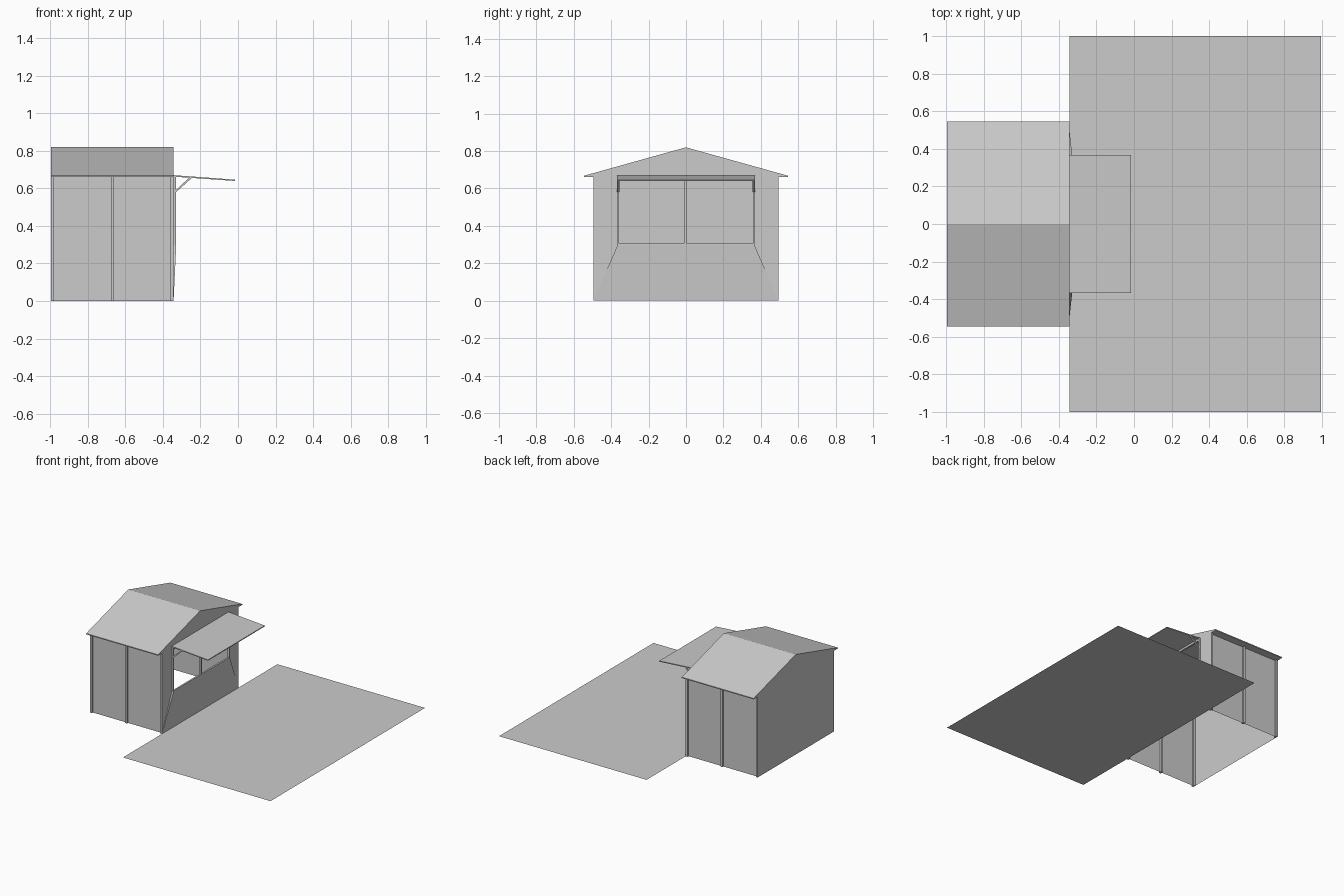
import bpy, bmesh, math

if "Cube" in bpy.data.objects:
    bpy.data.objects.remove(bpy.data.objects["Cube"])

XB, XF = -0.995, -0.343      # back and front of the hut
W, EAVE = 0.495, 0.66        # half width and eave height


def mesh_object(name, verts, faces):
    me = bpy.data.meshes.new(name)
    me.from_pydata(verts, [], faces)
    ob = bpy.data.objects.new(name, me)
    bpy.context.collection.objects.link(ob)
    return ob


def prism(name, profile, axis, a, b):
    """Extrude a closed 2D profile along x or y between a and b."""
    put = (lambda p, t: (t, p[0], p[1])) if axis == 'x' else (lambda p, t: (p[0], t, p[1]))
    n = len(profile)
    verts = [put(p, t) for t in (a, b) for p in profile]
    faces = [tuple(range(n))[::-1], tuple(range(n, 2 * n))]
    faces += [(i, (i + 1) % n, n + (i + 1) % n, n + i) for i in range(n)]
    ob = mesh_object(name, verts, faces)
    bm = bmesh.new()
    bm.from_mesh(ob.data)
    bmesh.ops.recalc_face_normals(bm, faces=bm.faces)
    bm.to_mesh(ob.data)
    bm.free()
    return ob


def box(name, x0, x1, y0, y1, z0, z1):
    return prism(name, [(y0, z0), (y1, z0), (y1, z1), (y0, z1)], 'x', x0, x1)


# Flat forecourt
mesh_object("forecourt", [(XF, -1, 0), (0.995, -1, 0), (0.995, 1, 0), (XF, 1, 0)], [(0, 1, 2, 3)])

# Thin back wall
mesh_object("back_wall", [(XB, -W, 0), (XB, W, 0), (XB, W, EAVE), (XB, -W, EAVE)], [(3, 2, 1, 0)])

# Side walls with three narrow posts each
S = W - 0.014
mid = (XB + XF) / 2
for side, s in (("left", -1), ("right", 1)):
    quad = (0, 1, 2, 3) if s < 0 else (3, 2, 1, 0)
    mesh_object(side + "_wall", [(XB, s * S, 0), (XF, s * S, 0), (XF, s * S, EAVE), (XB, s * S, EAVE)], [quad])
    for i, x in enumerate((XB, mid - 0.008, XF - 0.016)):
        y0, y1 = sorted((s * W, s * (S - 0.012)))
        box(f"{side}_post_{i}", x, x + 0.016, y0, y1, 0, EAVE)

# Front wall: flat sides, lower panel leaning out to the window sill
H, Z0, Z1, XW = 0.367, 0.295, 0.668, -0.329
mesh_object("front_wall",
            [(XF, -W, 0), (XF, W, 0), (XF, W, EAVE), (XF, H, EAVE), (XF, H, Z0),
             (XF, -H, Z0), (XF, -H, EAVE), (XF, -W, EAVE), (XW, -H, Z0), (XW, H, Z0)],
            [(0, 1, 9, 8), (0, 5, 6, 7), (1, 2, 3, 4), (0, 8, 5), (1, 4, 9)])

# Window frame with a centre mullion
for name, y0, y1, z0, z1 in (("sill", -H, H, Z0, 0.305), ("head", -H, H, 0.645, Z1),
                             ("left_jamb", -H, -0.357, 0.305, 0.645),
                             ("right_jamb", 0.357, H, 0.305, 0.645),
                             ("mullion", -0.012, 0.006, 0.305, 0.645)):
    box("window_" + name, XF, XW, y0, y1, z0, z1)

# Gable roof with shallow eaves
R = 0.545
prism("roof", [(-R, EAVE), (R, EAVE), (R, 0.668), (0, 0.82), (-R, 0.668)], 'x', XB, XF)

# Serving awning and its two diagonal struts
prism("awning", [(XF, 0.662), (-0.015, 0.639), (-0.015, 0.646), (XF, 0.67)], 'y', -0.368, 0.368)
for side, y in (("left", -0.368), ("right", 0.356)):
    prism(side + "_awning_strut", [(XW, 0.58), (XW, 0.592), (-0.262, 0.655), (-0.246, 0.655)],
          'y', y, y + 0.012)
